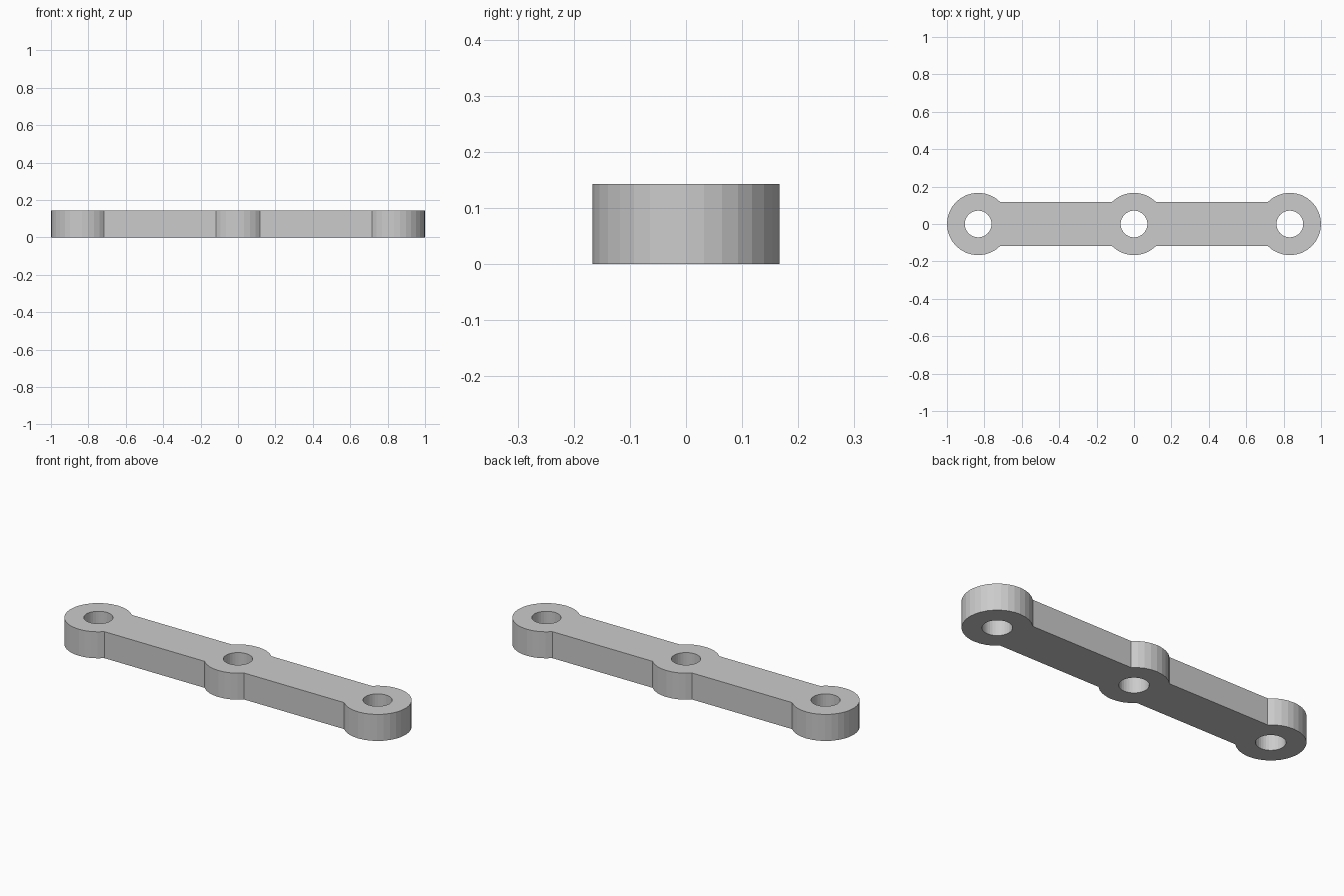
import bpy
from math import cos, sin, pi

if "Cube" in bpy.data.objects:
    bpy.data.objects.remove(bpy.data.objects["Cube"])

SIDES = 32
BOSS_R, HOLE_R = 1 / 6, 0.0715
SPACING, HEIGHT = 5 / 6, 0.143


def arc(cx, radius, first, last):
    """Points on a 32-sided circle, from step first to step last."""
    return [(cx + radius * cos(2 * pi * k / SIDES),
             radius * sin(2 * pi * k / SIDES)) for k in range(first, last + 1)]


def add_loop(curve, points):
    spline = curve.splines.new('POLY')
    spline.points.add(len(points) - 1)
    for p, (x, y) in zip(spline.points, points):
        p.co = (x, y, 0, 1)
    spline.use_cyclic_u = True
    spline.use_smooth = False


curve = bpy.data.curves.new("link_profile", 'CURVE')
curve.dimensions = '2D'
curve.fill_mode = 'BOTH'
curve.extrude = HEIGHT / 2

# Outer outline: round bosses joined by straight bars
add_loop(curve, arc(-SPACING, BOSS_R, 4, 28) + arc(0, BOSS_R, 20, 28)
         + arc(SPACING, BOSS_R, -12, 12) + arc(0, BOSS_R, 4, 12))

# Through holes
for cx in (-SPACING, 0, SPACING):
    add_loop(curve, arc(cx, HOLE_R, 0, SIDES - 1))

link = bpy.data.objects.new("three_hole_link", curve)
bpy.context.collection.objects.link(link)
link.location.z = HEIGHT / 2

# Turn into a solid mesh with welded, flat faces
bpy.context.view_layer.objects.active = link
link.select_set(True)
bpy.ops.object.convert(target='MESH')
link = bpy.context.object
link.name = "three_hole_link"
bpy.ops.object.mode_set(mode='EDIT')
bpy.ops.mesh.select_all(action='SELECT')
bpy.ops.mesh.remove_doubles(threshold=0.0001)
bpy.ops.mesh.normals_make_consistent(inside=False)
bpy.ops.object.mode_set(mode='OBJECT')
bpy.ops.object.shade_flat()
